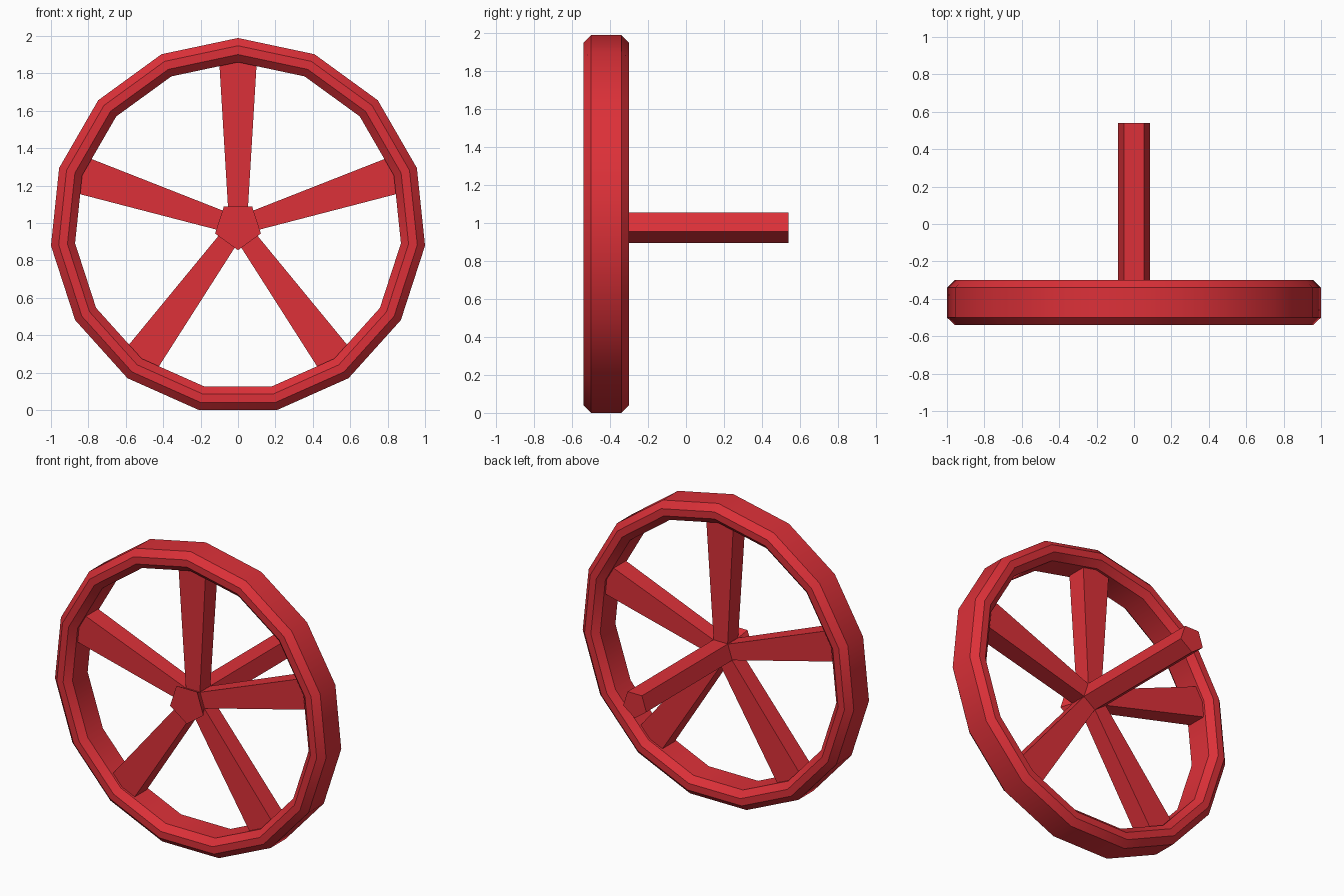
import bpy, bmesh, math
from mathutils import Vector

if "Cube" in bpy.data.objects:
    bpy.data.objects.remove(bpy.data.objects["Cube"])

R = 1.0055                           # rim vertex radius, 15 sides
CZ = R * math.cos(math.radians(12))  # wheel centre height

red = bpy.data.materials.new("red_paint")
red.diffuse_color = (0.72, 0.03, 0.04, 1)
red.use_nodes = True
red.node_tree.nodes["Principled BSDF"].inputs["Base Color"].default_value = red.diffuse_color


def polar(radius, deg, y):
    a = math.radians(deg)
    return Vector((radius * math.cos(a), y, CZ + radius * math.sin(a)))


def finish(name, bm, smooth=False):
    bmesh.ops.recalc_face_normals(bm, faces=bm.faces)
    me = bpy.data.meshes.new(name)
    bm.to_mesh(me)
    bm.free()
    ob = bpy.data.objects.new(name, me)
    bpy.context.collection.objects.link(ob)
    me.materials.append(red)
    if smooth:
        bpy.context.view_layer.objects.active = ob
        ob.select_set(True)
        bpy.ops.object.shade_smooth_by_angle(angle=math.radians(30))
        ob.select_set(False)


def loft(bm, rings, closed=False):
    vs = [[bm.verts.new(p) for p in ring] for ring in rings]
    n = len(vs[0])
    pairs = list(zip(vs, vs[1:]))
    if closed:
        pairs.append((vs[-1], vs[0]))
    else:
        bm.faces.new(vs[0])
        bm.faces.new(vs[-1])
    for a, b in pairs:
        for i in range(n):
            j = (i + 1) % n
            bm.faces.new((a[i], a[j], b[j], b[i]))


# Rim: chamfered section swept round 15 sides
section = [(R, -0.50), (R, -0.34), (0.964, -0.30), (0.917, -0.30),
           (0.876, -0.34), (0.876, -0.50), (0.917, -0.54), (0.964, -0.54)]
bm = bmesh.new()
loft(bm, [[polar(r, 90 + 24 * k, y) for r, y in section] for k in range(15)], True)
finish("rim", bm, True)

# Axle with flared front hub, pentagonal with a corner down
bm = bmesh.new()
loft(bm, [[polar(r, -90 + 72 * k, y) for k in range(5)]
          for r, y in ((0.129, -0.54), (0.09, -0.48), (0.09, 0.54))])
finish("axle_and_hub", bm)

# Five spokes widening towards the rim
for s in range(5):
    ang = 90 + 72 * s
    out = polar(1, ang, 0) - Vector((0, 0, CZ))
    side = Vector((-out.z, 0, out.x))
    rings = []
    for dist, w, d in ((0.06, 0.051, 0.055), (0.89, 0.101, 0.065)):
        c = Vector((0, -0.42, CZ)) + out * dist
        rings.append([c + side * (w * i) + Vector((0, d * j, 0))
                      for i, j in ((-1, -1), (1, -1), (1, 1), (-1, 1))])
    bm = bmesh.new()
    loft(bm, rings)
    finish(f"spoke_{s + 1}", bm)
